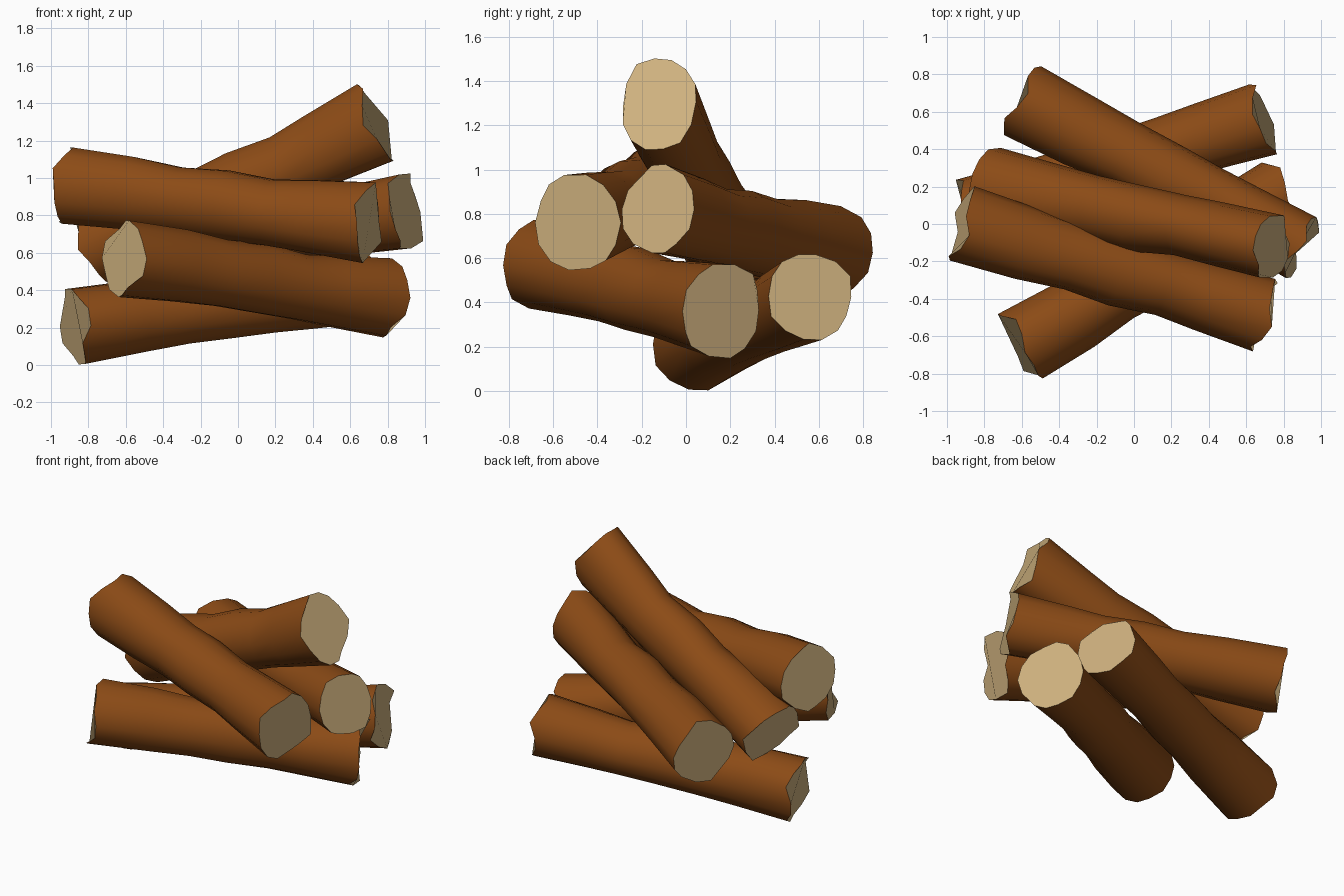
import bpy, bmesh, math
from mathutils import Vector

if "Cube" in bpy.data.objects:
    bpy.data.objects.remove(bpy.data.objects["Cube"])


def material(name, color):
    m = bpy.data.materials.new(name)
    m.diffuse_color = color
    m.use_nodes = True
    m.node_tree.nodes["Principled BSDF"].inputs["Base Color"].default_value = m.diffuse_color
    return m


bark = material("bark", (0.26, 0.07, 0.008, 1))
cut_wood = material("cut_wood", (0.62, 0.44, 0.21, 1))

SIDES = 14
# Position along the log, radius, sideways bend
RINGS = [(0.0, 0.209, 0.0), (0.21, 0.198, 0.004), (0.37, 0.181, -0.004),
         (0.52, 0.188, 0.0), (0.67, 0.176, -0.012), (0.8, 0.19, -0.006),
         (1.0, 0.209, 0.0)]


def make_log(name, start, end, roll, end_width, end_height, sag=0.0):
    """end_width and end_height stretch the right end into an oval."""
    start, end = Vector(start), Vector(end)
    axis = (end - start).normalized()
    side = axis.cross(Vector((0, 0, 1))).normalized()
    up = side.cross(axis)
    bm = bmesh.new()
    loops = []
    for i, (t, radius, bend) in enumerate(RINGS):
        ring = []
        blend = t * t
        sx = 1 + (end_width - 1) * blend
        sz = 1 + (end_height - 1) * blend
        for k in range(SIDES):
            a = 2 * math.pi * k / SIDES
            r = radius * (1 + 0.02 * math.sin(3 * a + i + roll))
            p = start.lerp(end, t) + up * (bend - sag * math.sin(math.pi * t))
            p += side * (bend + r * sx * math.cos(a)) + up * r * sz * math.sin(a)
            # Uneven saw cut at both ends
            if i in (0, len(RINGS) - 1):
                p += axis * (0.022 * math.sin(3 * a + roll + i)
                             + 0.014 * math.sin(5 * a + 2 * roll))
            ring.append(bm.verts.new(p))
        loops.append(ring)
    for lower, upper in zip(loops, loops[1:]):
        for k in range(SIDES):
            n = (k + 1) % SIDES
            bm.faces.new((lower[k], lower[n], upper[n], upper[k]))
    # Cut end faces
    for ring in (loops[0], loops[-1]):
        bm.faces.new(ring).material_index = 1
    bmesh.ops.recalc_face_normals(bm, faces=bm.faces[:])
    mesh = bpy.data.meshes.new(name)
    bm.to_mesh(mesh)
    bm.free()
    mesh.materials.append(bark)
    mesh.materials.append(cut_wood)
    obj = bpy.data.objects.new(name, mesh)
    bpy.context.collection.objects.link(obj)
    bpy.ops.object.select_all(action='DESELECT')
    obj.select_set(True)
    bpy.context.view_layer.objects.active = obj
    bpy.ops.object.shade_smooth_by_angle(angle=math.radians(40))


# Two bottom logs, two crossing logs, one tilted log on top
make_log("bottom_back_log", (-0.87, 0.045, 0.208), (0.69, 0.56, 0.427), 0.4,
         0.96, 0.96)
make_log("bottom_front_log", (-0.61, -0.65, 0.57), (0.80, 0.16, 0.362), 1.7,
         1.0, 1.03)
make_log("crossing_back_log", (-0.595, 0.66, 0.625), (0.895, -0.125, 0.82), 2.9,
         0.87, 0.97)
make_log("crossing_front_log", (-0.92, 0.0, 0.96), (0.695, -0.49, 0.76), 4.1,
         0.97, 1.06)
make_log("top_log", (-0.785, 0.205, 0.63), (0.735, -0.123, 1.295), 5.2,
         0.84, 1.1, 0.018)
